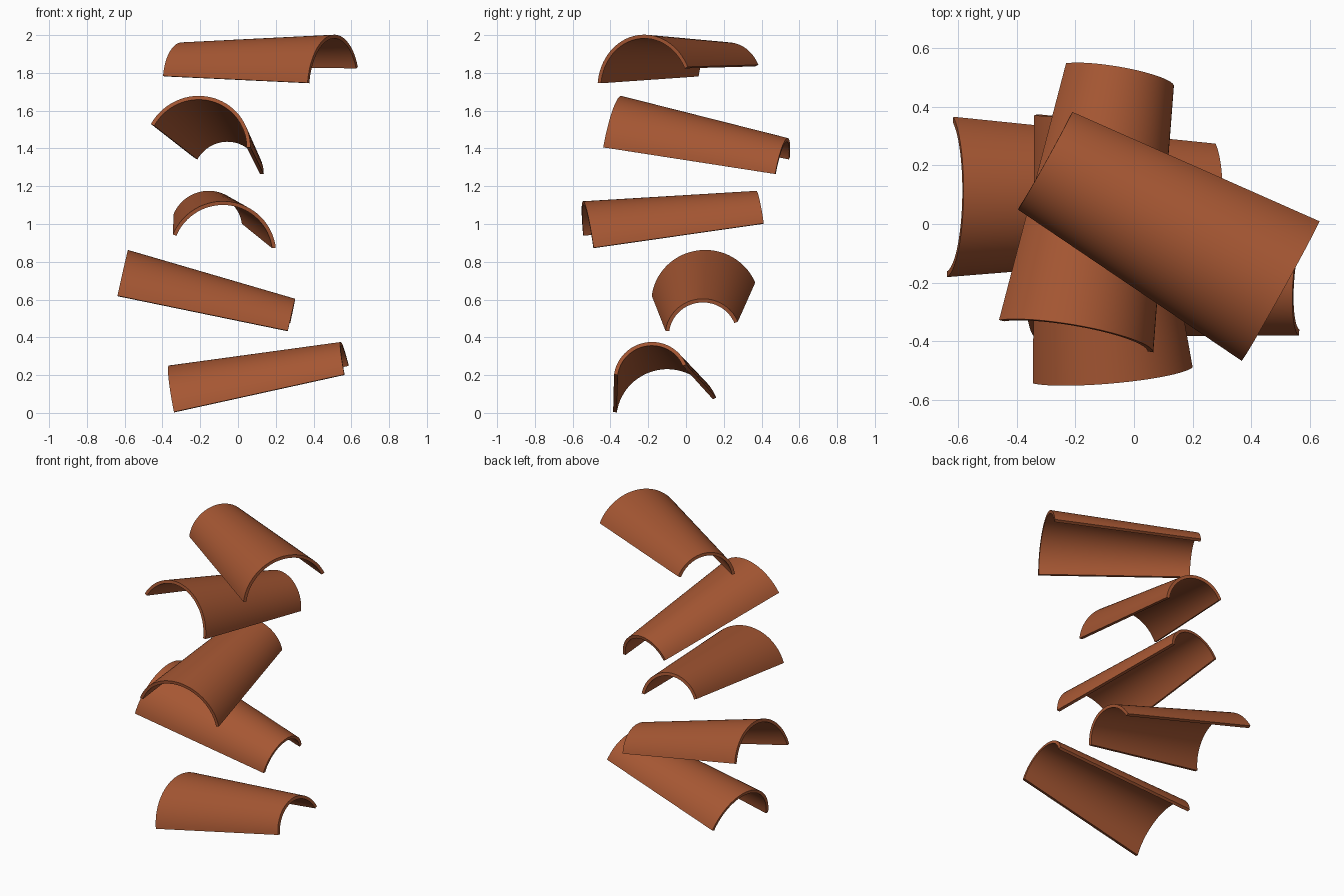
import bpy, bmesh, math
from mathutils import Vector, Matrix

cube = bpy.data.objects.get("Cube")
if cube:
    bpy.data.objects.remove(cube)

LENGTH = 0.92
WIDE_R, NARROW_R = 0.286, 0.2
THICK = 0.02
HALF_ARC = math.radians(75)
SEGMENTS = 32

clay = bpy.data.materials.new("terracotta")
clay.use_nodes = True
colour = (0.38, 0.095, 0.033, 1)
clay.diffuse_color = colour
clay.node_tree.nodes["Principled BSDF"].inputs["Base Color"].default_value = colour


def section(radius, y):
    """Closed arch outline: outer arc one way, inner arc back."""
    angles = [HALF_ARC * (2 * i / SEGMENTS - 1) for i in range(SEGMENTS + 1)]
    path = [(radius, a) for a in angles] + [(radius - THICK, a) for a in reversed(angles)]
    base = radius * math.cos(HALF_ARC)
    return [(r * math.sin(a), y, r * math.cos(a) - base) for r, a in path]


def tile_mesh():
    """Tapered barrel tile lying along y, corners at z = 0."""
    bm = bmesh.new()
    wide = [bm.verts.new(p) for p in section(WIDE_R, 0)]
    narrow = [bm.verts.new(p) for p in section(NARROW_R, LENGTH)]
    n = len(wide)
    for i in range(n):
        j = (i + 1) % n
        bm.faces.new((wide[i], wide[j], narrow[j], narrow[i]))
    # end faces as strips of quads between outer and inner arcs
    for ring in (wide, narrow):
        for i in range(SEGMENTS):
            bm.faces.new((ring[i], ring[i + 1], ring[n - 2 - i], ring[n - 1 - i]))
    bmesh.ops.recalc_face_normals(bm, faces=bm.faces)
    mesh = bpy.data.meshes.new("roof_tile")
    bm.to_mesh(mesh)
    bm.free()
    mesh.materials.append(clay)
    return mesh


def place_tile(name, corner_a, corner_b, narrow_mid):
    """Pose a tile from its two wide corners and the middle of its narrow end."""
    a, b, far = Vector(corner_a), Vector(corner_b), Vector(narrow_mid)
    mid = (a + b) / 2
    along = (far - mid).normalized()
    up = (b - a).cross(along).normalized()
    side = along.cross(up)
    centre = (mid + far) / 2 - along * LENGTH / 2
    obj = bpy.data.objects.new(name, tile_mesh())
    bpy.context.collection.objects.link(obj)
    rotation = Matrix((side, along, up)).transposed().to_4x4()
    obj.matrix_world = Matrix.Translation(centre) @ rotation
    bpy.ops.object.select_all(action='DESELECT')
    obj.select_set(True)
    bpy.context.view_layer.objects.active = obj
    bpy.ops.object.shade_smooth_by_angle(angle=math.radians(30))


# five loose tiles, from the lowest to the highest
place_tile("bottom_tile", (-0.31, 0.16, 0.08), (-0.34, -0.385, 0.005), (0.575, -0.19, 0.23))
place_tile("second_tile", (-0.62, 0.365, 0.69), (-0.635, -0.18, 0.62), (0.271, 0.083, 0.459))
place_tile("middle_tile", (-0.345, -0.545, 0.945), (0.2, -0.485, 0.875), (-0.15, 0.39, 1.028))
place_tile("fourth_tile", (-0.465, -0.325, 1.53), (0.07, -0.44, 1.405), (-0.048, 0.51, 1.308))
place_tile("top_tile", (0.37, -0.47, 1.747), (0.635, 0.01, 1.832), (-0.305, 0.217, 1.813))
